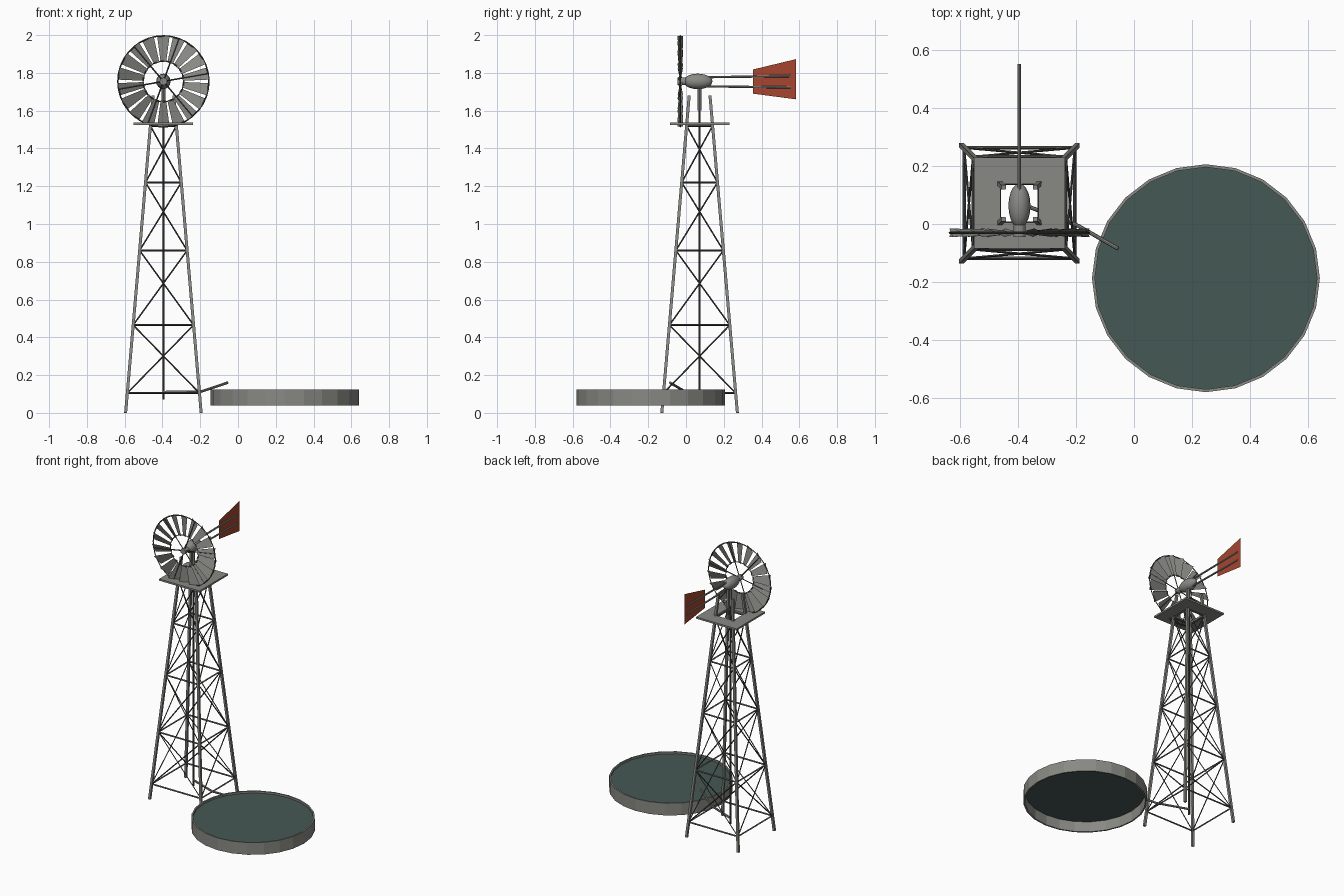
import bpy, bmesh, math
from mathutils import Vector, Matrix

if "Cube" in bpy.data.objects:
    bpy.data.objects.remove(bpy.data.objects["Cube"])

CX, CY = -0.395, 0.072          # tower centre
WY, WZ = -0.03, 1.755           # wheel plane and axle height


def mat(name, rgb):
    m = bpy.data.materials.new(name)
    m.diffuse_color = (*rgb, 1)
    m.use_nodes = True
    m.node_tree.nodes["Principled BSDF"].inputs["Base Color"].default_value = m.diffuse_color
    return m


STEEL = mat("galvanised steel", (0.25, 0.25, 0.23))
DARK = mat("dark iron", (0.08, 0.08, 0.078))
RED = mat("red paint", (0.38, 0.06, 0.03))
WATER = mat("water", (0.06, 0.10, 0.09))


def finish(name, bm, m, smooth=False):
    me = bpy.data.meshes.new(name)
    bm.to_mesh(me)
    bm.free()
    me.materials.append(m)
    for p in me.polygons:
        p.use_smooth = smooth
    ob = bpy.data.objects.new(name, me)
    bpy.context.collection.objects.link(ob)
    return ob


def bar(bm, a, b, r, sides=4):
    """Straight bar of given radius between two points."""
    a, b = Vector(a), Vector(b)
    d = b - a
    mx = Matrix.Translation((a + b) / 2) @ d.to_track_quat('Z', 'Y').to_matrix().to_4x4()
    bmesh.ops.create_cone(bm, cap_ends=True, segments=sides, radius1=r, radius2=r,
                          depth=d.length, matrix=mx)


def corner(i, z):
    """Point on tower corner i at height z."""
    h = 0.2 - 0.145 * z / 1.68
    sx, sy = [(-1, -1), (1, -1), (1, 1), (-1, 1)][i % 4]
    return (CX + sx * h, CY + sy * h, z)


# Tower legs
bm = bmesh.new()
for i in range(4):
    bar(bm, corner(i, 0), corner(i, 1.68), 0.011)
finish("tower_legs", bm, STEEL)

# Horizontal girts and crossed braces
levels = [0.105, 0.465, 0.86, 1.22, 1.52]
bm = bmesh.new()
for i in range(4):
    for z in levels:
        bar(bm, corner(i, z), corner(i + 1, z), 0.006)
    for z0, z1 in zip(levels, levels[1:]):
        bar(bm, corner(i, z0), corner(i + 1, z1), 0.004)
        bar(bm, corner(i + 1, z0), corner(i, z1), 0.004)
finish("tower_braces", bm, DARK)

# Platform with a square opening
bm = bmesh.new()
rings = []
for z in (1.525, 1.537):
    for h in (0.157, 0.066):
        rings.append([bm.verts.new((CX + sx * h, CY + sy * h, z))
                      for sx, sy in ((-1, -1), (1, -1), (1, 1), (-1, 1))])
lo, li, to, ti = rings
for a, b in ((lo, to), (to, ti), (ti, li), (li, lo)):
    for k in range(4):
        n = (k + 1) % 4
        bm.faces.new((a[k], a[n], b[n], b[k]))
bmesh.ops.recalc_face_normals(bm, faces=bm.faces)
finish("platform", bm, STEEL)

# Pump rod, mast and outlet pipe
bm = bmesh.new()
bar(bm, (CX, CY, 0.07), (CX, CY, 1.62), 0.006, 8)
finish("pump_rod", bm, DARK)
bm = bmesh.new()
bar(bm, (CX, CY, 1.6), (CX, CY, 1.74), 0.011, 8)
finish("mast", bm, STEEL)
bm = bmesh.new()
bend = (-0.195, -0.005, 0.113)
bar(bm, (CX, CY, 0.11), bend, 0.007, 8)
bar(bm, bend, (-0.055, -0.085, 0.16), 0.007, 8)
finish("outlet_pipe", bm, STEEL)

# Gearbox
bm = bmesh.new()
bmesh.ops.create_uvsphere(bm, u_segments=16, v_segments=10, radius=1,
                          matrix=Matrix.Translation((CX, 0.063, WZ)) @ Matrix.Diagonal((0.038, 0.077, 0.041, 1))
                          @ Matrix.Rotation(math.pi / 2, 4, 'X'))
finish("gearbox", bm, STEEL, True)

# Wheel hub
bm = bmesh.new()
bar(bm, (CX, -0.045, WZ), (CX, 0.01, WZ), 0.02, 12)
finish("wheel_hub", bm, STEEL)


def polar(r, a, y=WY):
    return Vector((CX + r * math.cos(a), y, WZ + r * math.sin(a)))


# Wheel blades: pitched, tapered plates
N = 18
bm = bmesh.new()
for k in range(N):
    a = 2 * math.pi * (k + 0.5) / N
    rad = Vector((math.cos(a), 0, math.sin(a)))
    tan = Vector((-math.sin(a), 0, math.cos(a)))
    side = tan * math.cos(0.42) + Vector((0, math.sin(0.42), 0))
    c = Vector((CX, WY, WZ))
    pts = [c + rad * r + side * w for r, w in
           ((0.102, -0.016), (0.24, -0.036), (0.24, 0.036), (0.102, 0.016))]
    bm.faces.new([bm.verts.new(p) for p in pts])
finish("wheel_blades", bm, STEEL)

# Wheel rims and spokes
bm = bmesh.new()
for r, t, n in ((0.241, 0.004, 36), (0.108, 0.003, 36)):
    for k in range(n):
        bar(bm, polar(r, 2 * math.pi * k / n), polar(r, 2 * math.pi * (k + 1) / n), t)
for k in range(6):
    a = 2 * math.pi * k / 6 + math.pi / 18
    bar(bm, polar(0.01, a), polar(0.24, a), 0.004)
finish("wheel_rims_and_spokes", bm, DARK)

# Tail booms and vane
bm = bmesh.new()
for s in (-1, 1):
    bar(bm, (CX, 0.1, 1.753 + s * 0.024), (CX, 0.552, 1.753 + s * 0.03), 0.006, 8)
finish("tail_booms", bm, STEEL)
bm = bmesh.new()
bm.faces.new([bm.verts.new((CX, y, z)) for y, z in
              ((0.355, 1.69), (0.583, 1.66), (0.583, 1.873), (0.355, 1.818))])
finish("tail_vane", bm, RED)

# Tank wall ring and water surface
TX, TY, S = 0.248, -0.187, 24
bm = bmesh.new()
prof = [(0.393, 0.04), (0.393, 0.125), (0.383, 0.125), (0.383, 0.04)]
grid = [[bm.verts.new((TX + r * math.cos(2 * math.pi * k / S), TY + r * math.sin(2 * math.pi * k / S), z))
         for r, z in prof] for k in range(S)]
for k in range(S):
    p, q = grid[k], grid[(k + 1) % S]
    for j in range(4):
        n = (j + 1) % 4
        bm.faces.new((p[j], q[j], q[n], p[n]))
bmesh.ops.recalc_face_normals(bm, faces=bm.faces)
finish("tank_wall", bm, STEEL)
bm = bmesh.new()
bmesh.ops.create_circle(bm, cap_ends=True, segments=S, radius=0.384,
                        matrix=Matrix.Translation((TX, TY, 0.112)) @ Matrix.Rotation(math.pi / 2, 4, 'Z'))
finish("tank_water", bm, WATER)
